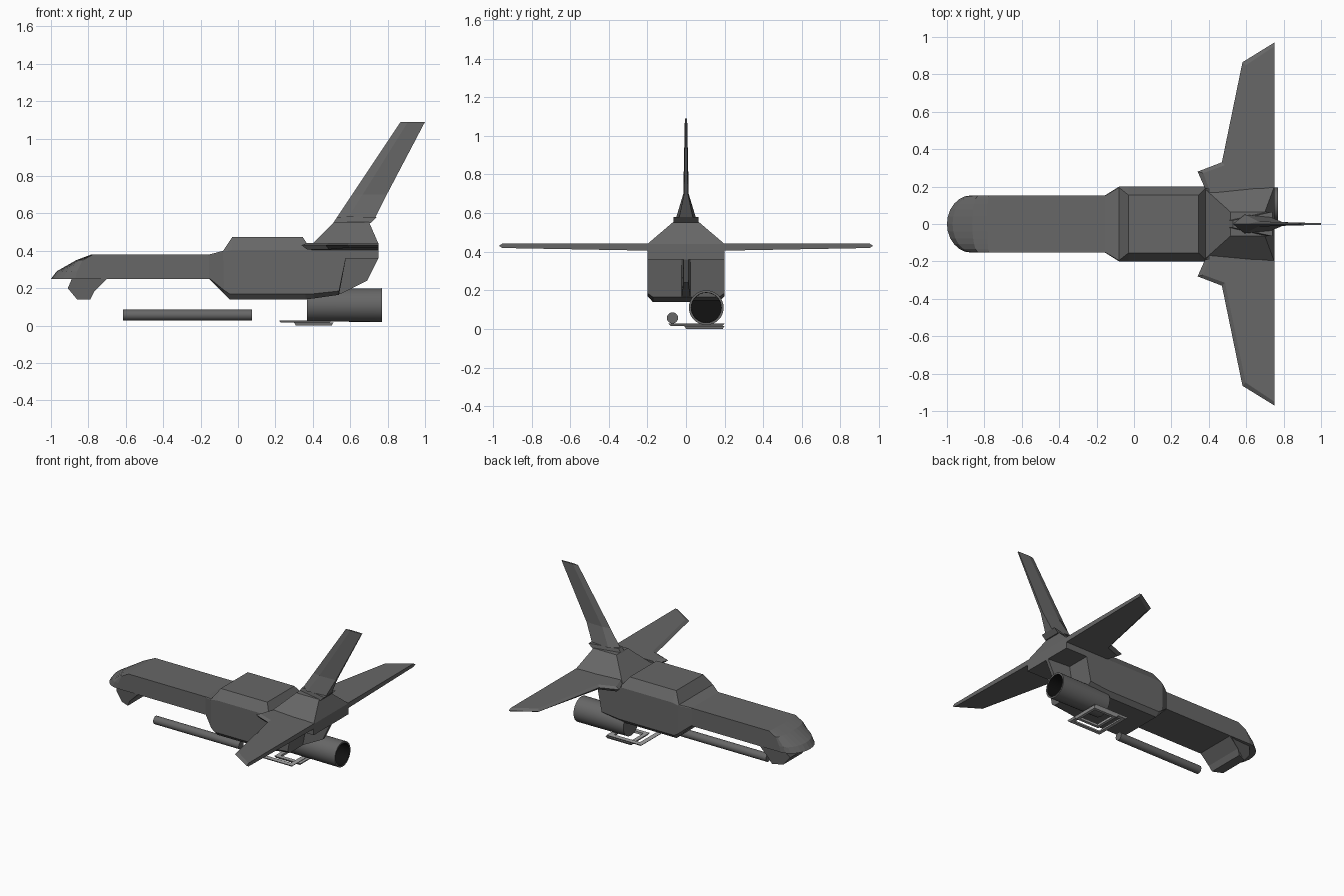
import bpy, bmesh, math

if "Cube" in bpy.data.objects:
    bpy.data.objects.remove(bpy.data.objects["Cube"])


def material(name, rgb):
    m = bpy.data.materials.new(name)
    m.diffuse_color = (*rgb, 1)
    m.use_nodes = True
    m.node_tree.nodes["Principled BSDF"].inputs["Base Color"].default_value = m.diffuse_color
    return m


GREY = material("dark_grey", (0.135, 0.135, 0.135))
LIGHT = material("light_grey", (0.36, 0.36, 0.36))
BLACK = material("black", (0.006, 0.006, 0.006))


def build(name, verts, faces, mats=(GREY,)):
    me = bpy.data.meshes.new(name)
    me.from_pydata(verts, [], faces)
    bm = bmesh.new()
    bm.from_mesh(me)
    bmesh.ops.recalc_face_normals(bm, faces=bm.faces)
    bm.to_mesh(me)
    bm.free()
    for m in mats:
        me.materials.append(m)
    ob = bpy.data.objects.new(name, me)
    bpy.context.collection.objects.link(ob)
    return ob


def loft(name, rings, caps=True, closed=False, mats=(GREY,)):
    """Skin a list of rings that share a point count."""
    n, k = len(rings[0]), len(rings)
    verts = [p for r in rings for p in r]
    faces = []
    for i in range(k if closed else k - 1):
        a, b = i * n, (i + 1) % k * n
        faces += [(a + j, a + (j + 1) % n, b + (j + 1) % n, b + j) for j in range(n)]
    if caps and not closed:
        faces += [tuple(range(n)), tuple(range((k - 1) * n, k * n))]
    return build(name, verts, faces, mats)


def slab(name, profile, mat=GREY):
    """Side profile of (x, z, half width) mirrored across y."""
    return loft(name, [[(x, s * w, z) for x, z, w in profile] for s in (-1, 1)], mats=(mat,))


def tube_ring(x, y, z, r, n):
    return [(x, y + r * math.cos(2 * math.pi * i / n), z + r * math.sin(2 * math.pi * i / n))
            for i in range(n)]


def smooth(ob):
    bpy.ops.object.select_all(action='DESELECT')
    ob.select_set(True)
    bpy.context.view_layer.objects.active = ob
    bpy.ops.object.shade_smooth_by_angle(angle=math.radians(35))


# Forward fuselage
slab("forward_fuselage", [(-0.77, 0.25, .153), (-0.12, 0.25, .153),
                          (-0.12, 0.38, .153), (-0.77, 0.38, .153)])

# Rounded nose canopy
rings = []
for z, front, side in ((.25, -1, -.87), (.29, -.97, -.86), (.35, -.865, -.83), (.38, -.785, -.775)):
    r = [(-.765, -.153, z)]
    for i in range(13):
        a = -math.pi / 2 + math.pi * i / 12
        r.append((side + (front - side) * math.cos(a), .153 * math.sin(a), z))
    rings.append(r + [(-.765, .153, z)])
loft("nose", rings)

# Chin under the nose
slab("chin", [(-0.88, 0.27, .14), (-0.91, 0.20, .10), (-0.86, 0.14, .11), (-0.79, 0.14, .14),
              (-0.77, 0.18, .15), (-0.70, 0.25, .15), (-0.70, 0.27, .15)])

# Main body: stations of (bottom x, top x, bottom, lower side, upper side, top, half width, top width)
stations = [(-.155, -.155, .25, .255, .375, .38, .153, .15),
            (-.075, -.08, .17, .19, .395, .40, .20, .195),
            (-.045, -.03, .14, .17, .405, .475, .20, .155),
            (.36, .345, .14, .17, .405, .475, .20, .155),
            (.40, .385, .145, .17, .405, .415, .20, .195),
            (.54, .585, .165, .185, .405, .415, .20, .195)]
rings = []
for xb, xt, b, lo, hi, t, w, tw in stations:
    half = [(xb, w * .86, b), (xb, w, lo), (xt, w, hi), (xt, tw, t)]
    rings.append(half + [(x, -y, z) for x, y, z in reversed(half)])
loft("main_body", rings)

# Rear overhang, centre keel
slab("rear_deck", [(.54, .36, .20), (.75, .36, .20), (.75, .44, .20), (.40, .44, .20), (.38, .405, .20),
                   (.54, .405, .20)])
slab("rear_keel", [(.50, .165, .03), (.55, .17, .022), (.69, .24, .012), (.75, .36, .012), (.50, .36, .03)])

# Sloped tail fairing and fin
loft("tail_fairing", [
    [(.37, -.195, .41), (.37, .195, .41), (.75, .20, .44), (.75, -.20, .44)],
    [(.515, -.065, .555), (.515, .065, .555), (.70, .065, .555), (.70, -.065, .555)]])
loft("fin_base", [[(x, s * w, z) for x, w, s in ((f, .02, -1), (f, .02, 1), (b, .065, 1), (b, .065, -1))]
                  for z, f, b in ((.55, .51, .71), (.58, .53, .74))])
rings = []
for z, f, b, w in ((.58, .53, .735, .05), (.70, .61, .795, .014), (1.09, .87, 1.0, .006)):
    m = f + (b - f) * .3
    rings.append([(f, 0, z), (m, w, z), (b, w * .7, z), (b, -w * .7, z), (m, -w, z)])
loft("tail_fin", rings)

# Wings with bevelled leading edges
outer = [(.38, .19), (.34, .28), (.47, .33), (.58, .865), (.75, .97), (.75, .19)]
inner = [(.40, .19), (.37, .272), (.487, .315), (.597, .848), (.75, .95), (.75, .19)]
for side, s in (("left", 1), ("right", -1)):
    loft(side + "_wing", [[(x, s * y, .402 + .018 * y) for x, y in inner],
                          [(x, s * y, .43) for x, y in outer],
                          [(x, s * y, .443) for x, y in inner]])

# Open engine tube, black inside
eng = loft("engine_tube", [tube_ring(x, .105, .11, r, 32) for x, r in
                           ((.37, .088), (.77, .09), (.77, .078), (.42, .076))],
           mats=(GREY, BLACK))
for p in eng.data.polygons:
    c = p.center
    if p.index >= 64 and c.x > .40:
        p.material_index = 1
smooth(eng)

# Slim tube below the forward fuselage
smooth(loft("slim_tube", [tube_ring(x, -.07, .057, .029, 20) for x in (-.615, .075)]))


# Open support frames under the engine
def frame(name, x0, x1, y0, y1, z0, z1, t):
    rings = []
    for cx, cy, sx, sy in ((x0, y0, 1, 1), (x1, y0, -1, 1), (x1, y1, -1, -1), (x0, y1, 1, -1)):
        ix, iy = cx + sx * t, cy + sy * t
        rings.append([(cx, cy, z1), (ix, iy, z1), (ix, iy, z0), (cx + sx * .01, cy + sy * .01, z0)])
    loft(name, rings, closed=True, mats=(LIGHT,))


frame("upper_frame", .22, .50, -.09, .20, .016, .027, .035)
frame("lower_frame", .30, .51, -.01, .20, .0, .016, .03)
